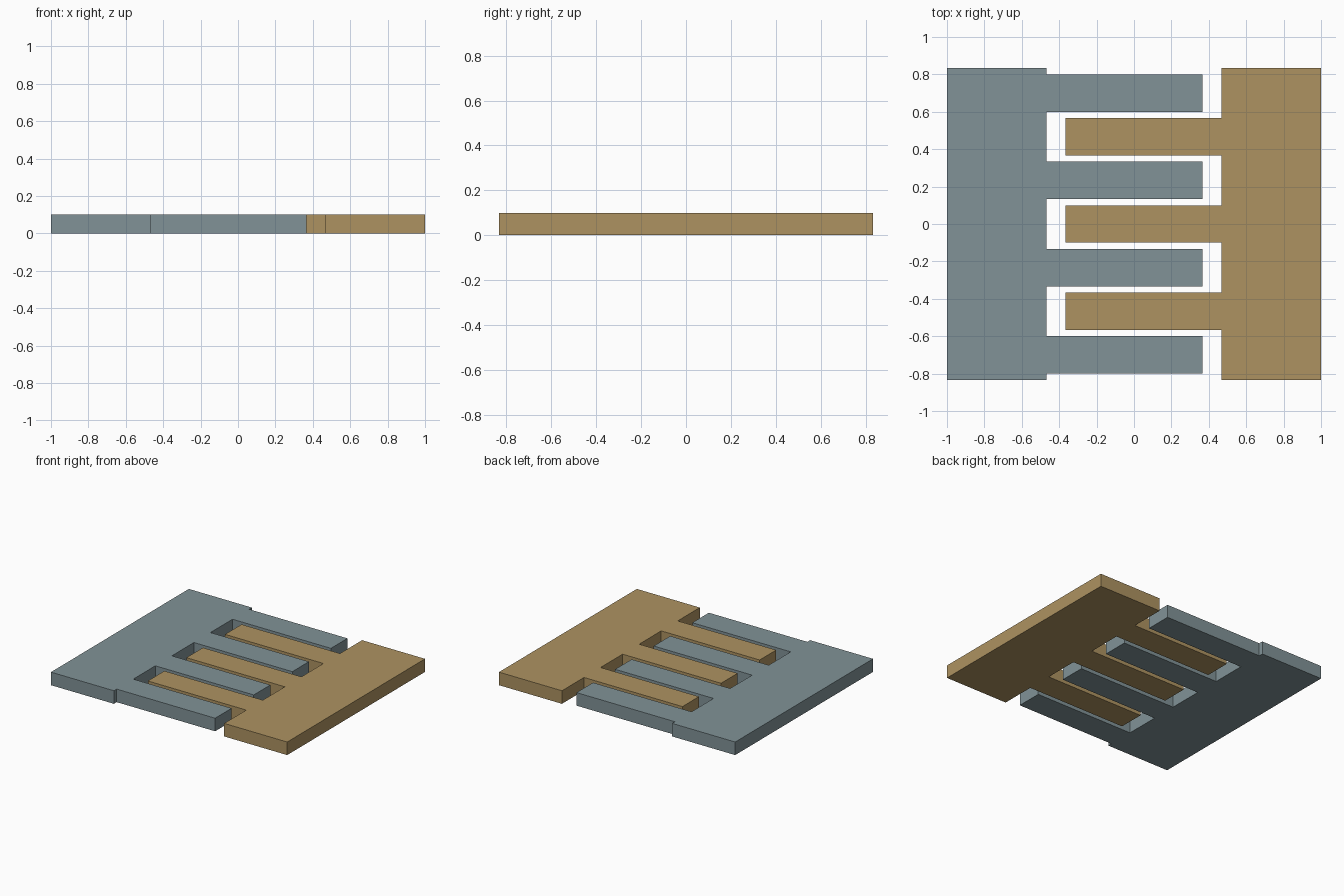
import bpy, bmesh

if "Cube" in bpy.data.objects:
    bpy.data.objects.remove(bpy.data.objects["Cube"])

HEIGHT = 0.1
HALF_Y = 0.8333
PITCH = 1.4 / 3
FINGER_W = 0.2
SPINE_INNER = 0.4667   # inner edge of each spine, distance from centre
TIP = 0.3667           # finger tips reach past the centre


def comb(name, side, centres, color):
    # Outline: spine back, then along the inner edge stepping out each finger
    outer, root, tip = side * 1.0, side * SPINE_INNER, -side * TIP
    pts = [(outer, HALF_Y), (outer, -HALF_Y), (root, -HALF_Y)]
    for c in sorted(centres):
        a, b = c - FINGER_W / 2, c + FINGER_W / 2
        pts += [(root, a), (tip, a), (tip, b), (root, b)]
    pts.append((root, HALF_Y))

    # Extrude the outline into a flat plate
    bm = bmesh.new()
    face = bm.faces.new([bm.verts.new((x, y, 0)) for x, y in pts])
    ext = bmesh.ops.extrude_face_region(bm, geom=[face], use_keep_orig=True)
    top = [v for v in ext["geom"] if isinstance(v, bmesh.types.BMVert)]
    bmesh.ops.translate(bm, verts=top, vec=(0, 0, HEIGHT))
    bmesh.ops.recalc_face_normals(bm, faces=bm.faces)
    mesh = bpy.data.meshes.new(name)
    bm.to_mesh(mesh)
    bm.free()

    mat = bpy.data.materials.new(name + "_colour")
    mat.diffuse_color = color
    mat.use_nodes = True
    mat.node_tree.nodes["Principled BSDF"].inputs["Base Color"].default_value = mat.diffuse_color
    mesh.materials.append(mat)
    bpy.context.collection.objects.link(bpy.data.objects.new(name, mesh))


# Left comb with four fingers, right comb with three fingers between them
comb("left_comb", -1, [(i - 1.5) * PITCH for i in range(4)], (0.22, 0.29, 0.31, 1))
comb("right_comb", 1, [(i - 1) * PITCH for i in range(3)], (0.42, 0.29, 0.12, 1))
